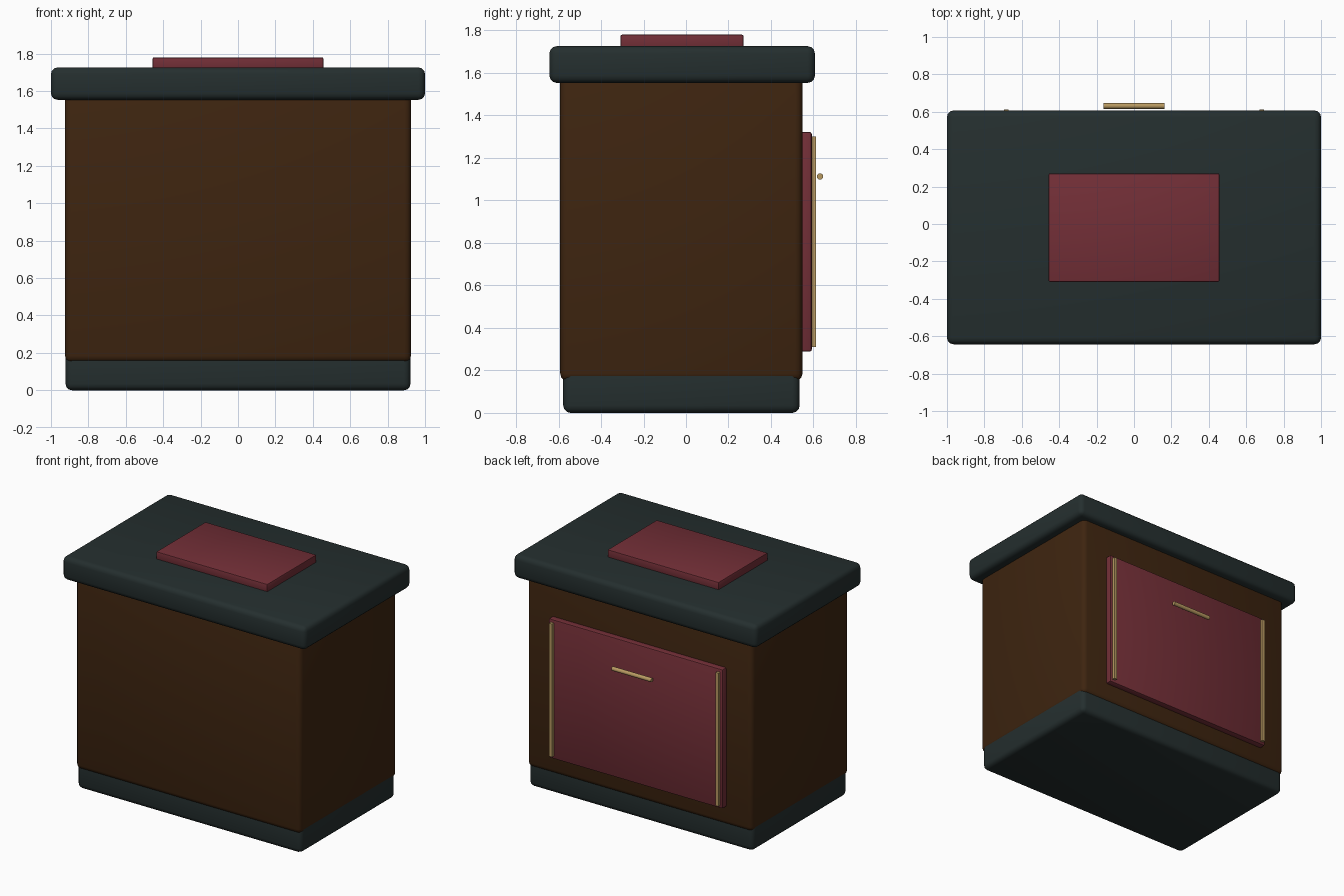
import bpy
import math

cube = bpy.data.objects.get("Cube")
if cube:
    bpy.data.objects.remove(cube, do_unlink=True)


def material(name, rgb):
    mat = bpy.data.materials.new(name)
    mat.use_nodes = True
    mat.diffuse_color = (*rgb, 1)
    bsdf = mat.node_tree.nodes["Principled BSDF"]
    bsdf.inputs["Base Color"].default_value = (*rgb, 1)
    bsdf.inputs["Roughness"].default_value = 0.7
    return mat


slate = material("dark slate", (0.018, 0.028, 0.028))
wood = material("dark brown wood", (0.048, 0.018, 0.005))
red = material("deep red", (0.17, 0.028, 0.038))
brass = material("brass", (0.48, 0.32, 0.12))


def finish(obj, name, mat):
    obj.name = name
    obj.data.materials.append(mat)
    bpy.ops.object.shade_smooth_by_angle(angle=math.radians(35))
    return obj


def box(name, mat, x, y, z, bevel=0.0, segments=3):
    """Rounded box from (min, max) ranges on each axis."""
    ranges = (x, y, z)
    bpy.ops.mesh.primitive_cube_add(size=1, location=[(a + b) / 2 for a, b in ranges])
    obj = bpy.context.object
    obj.scale = [b - a for a, b in ranges]
    bpy.ops.object.transform_apply(location=False, rotation=False, scale=True)
    if bevel:
        mod = obj.modifiers.new("rounded edges", "BEVEL")
        mod.width = bevel
        mod.segments = segments
        bpy.ops.object.modifier_apply(modifier=mod.name)
    return finish(obj, name, mat)


# Cabinet: plinth, body and overhanging worktop
box("plinth", slate, (-0.922, 0.922), (-0.578, 0.535), (0, 0.24), 0.035)
box("body", wood, (-0.925, 0.925), (-0.592, 0.548), (0.15, 1.6), 0.035)
box("worktop", slate, (-1, 1), (-0.643, 0.607), (1.553, 1.726), 0.035)

# Raised pad on the worktop
box("top_pad", red, (-0.457, 0.457), (-0.309, 0.271), (1.71, 1.78), 0.008, 2)

# Back door with a vertical trim strip at each side
box("door", red, (-0.715, 0.715), (0.53, 0.592), (0.288, 1.322), 0.01, 2)
for side, label in ((1, "left"), (-1, "right")):
    cx = side * 0.684
    box(f"{label}_trim", brass, (cx - 0.012, cx + 0.012), (0.591, 0.613), (0.31, 1.3))

# Round bar handle
bpy.ops.mesh.primitive_cylinder_add(vertices=16, radius=0.015, depth=0.324,
                                    location=(0, 0.631, 1.113),
                                    rotation=(0, math.pi / 2, 0))
finish(bpy.context.object, "door_handle", brass)
